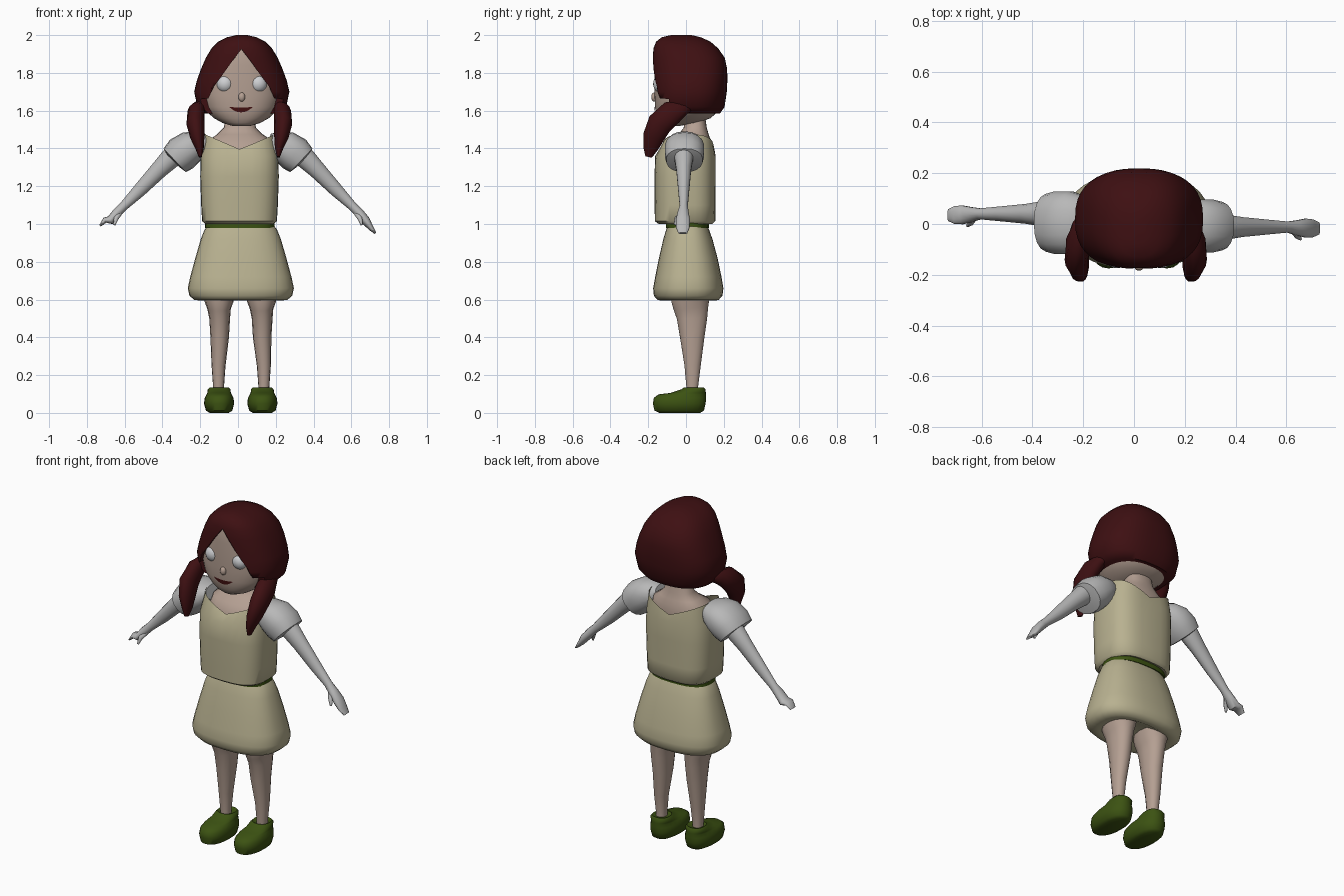
import bpy, bmesh, math
from mathutils import Vector


def material(name, r, g, b):
    m = bpy.data.materials.new(name)
    m.diffuse_color = (r, g, b, 1)
    return m


SKIN = material("skin", 0.46, 0.35, 0.29)
HAIR = material("dark_red_hair", 0.048, 0.005, 0.006)
CLOTH = material("beige_cloth", 0.48, 0.44, 0.28)
GREY = material("pale_grey", 0.48, 0.48, 0.48)
GREEN = material("green_shoe", 0.045, 0.085, 0.006)
WHITE = material("eye_white", 0.62, 0.63, 0.65)
LIPS = material("lip_red", 0.06, 0.006, 0.006)


def finish(name, bm, mat, angle=50):
    bmesh.ops.recalc_face_normals(bm, faces=bm.faces)
    me = bpy.data.meshes.new(name)
    bm.to_mesh(me)
    bm.free()
    me.materials.append(mat)
    ob = bpy.data.objects.new(name, me)
    bpy.context.collection.objects.link(ob)
    bpy.ops.object.select_all(action='DESELECT')
    ob.select_set(True)
    bpy.context.view_layer.objects.active = ob
    bpy.ops.object.shade_smooth_by_angle(angle=math.radians(angle))
    return ob


def skin_rings(name, mat, frames, n, segs, cap_end=True, move=None):
    """Join superellipse sections given as (centre, u, v)."""
    bm = bmesh.new()
    rows = []
    for c, u, v in frames:
        row = []
        for i in range(segs):
            a = 2 * math.pi * i / segs
            co, si = math.cos(a), math.sin(a)
            p = c + u * math.copysign(abs(co) ** (2 / n), co) \
                  + v * math.copysign(abs(si) ** (2 / n), si)
            row.append(bm.verts.new(p))
        rows.append(row)
    if move:
        for v in rows[-1]:
            move(v.co)
    for a, b in zip(rows, rows[1:]):
        for i in range(segs):
            j = (i + 1) % segs
            bm.faces.new((a[i], a[j], b[j], b[i]))
    bm.faces.new(rows[0])
    if cap_end:
        bm.faces.new(rows[-1])
    return finish(name, bm, mat)


def stack(name, mat, cx, rings, n=2.4, segs=24, **kw):
    """Upright loft from (z, half width, front y, back y) rings."""
    frames = [(Vector((cx, (y0 + y1) / 2, z)), Vector((rx, 0, 0)),
               Vector((0, (y1 - y0) / 2, 0))) for z, rx, y0, y1 in rings]
    return skin_rings(name, mat, frames, n, segs, **kw)


def limb(name, mat, pts, n=2.0, segs=14):
    """Loft along a path of (x, y, z, radius across, radius in y)."""
    P = [Vector(p[:3]) for p in pts]
    frames = []
    for i, p in enumerate(pts):
        t = (P[min(i + 1, len(P) - 1)] - P[max(i - 1, 0)]).normalized()
        v = Vector((0, 1, 0))
        v = (v - t * v.dot(t)).normalized()
        frames.append((P[i], v.cross(t) * p[3], v * p[4]))
    return skin_rings(name, mat, frames, n, segs)


def ball(name, mat, loc, size):
    bm = bmesh.new()
    bmesh.ops.create_uvsphere(bm, u_segments=20, v_segments=12, radius=1)
    for v in bm.verts:
        v.co = Vector(a * b + c for a, b, c in zip(v.co, size, loc))
    return finish(name, bm, mat)


# Head and hair
head = stack("head", SKIN, 0.018, [
    (1.52, 0.05, -0.125, -0.03), (1.535, 0.1, -0.14, 0.06), (1.56, 0.145, -0.152, 0.13),
    (1.59, 0.178, -0.16, 0.163), (1.62, 0.198, -0.164, 0.18), (1.68, 0.215, -0.167, 0.195),
    (1.76, 0.215, -0.167, 0.195), (1.84, 0.19, -0.166, 0.19), (1.9, 0.165, -0.163, 0.16),
    (1.94, 0.135, -0.153, 0.13), (1.97, 0.07, -0.11, 0.06)], segs=40)
hair = stack("hair", HAIR, 0.02, [
    (1.585, 0.2, -0.165, 0.18), (1.62, 0.235, -0.174, 0.204), (1.70, 0.252, -0.178, 0.216),
    (1.76, 0.238, -0.178, 0.219), (1.82, 0.216, -0.178, 0.218), (1.88, 0.19, -0.177, 0.205),
    (1.93, 0.16, -0.172, 0.17), (1.965, 0.125, -0.158, 0.13), (1.988, 0.08, -0.13, 0.08),
    (2.0, 0.03, -0.08, 0.03)], n=2.5, segs=40)

# Face opening: a peaked prism that parts the fringe
half = [(0, 1.925), (0.05, 1.86), (0.1, 1.79), (0.145, 1.73), (0.175, 1.665),
        (0.35, 1.655), (0.35, 1.5)]
outline = half + [(-x, z) for x, z in reversed(half[1:])]
bm = bmesh.new()
front = bm.faces.new([bm.verts.new((x + 0.018, -0.4, z)) for x, z in outline])
ext = bmesh.ops.extrude_face_region(bm, geom=[front])
for v in ext["geom"]:
    if isinstance(v, bmesh.types.BMVert):
        v.co.y = -0.09
cutter = finish("fringe_cutter", bm, HAIR)
cutter.hide_render = True
cutter.hide_viewport = True
cutter.display_type = 'WIRE'
cut = hair.modifiers.new("face_opening", 'BOOLEAN')
cut.object = cutter
cut.operation = 'DIFFERENCE'
cut.solver = 'EXACT'

# Face details
for side, x in (("left", -0.068), ("right", 0.108)):
    ball(side + "_eye", WHITE, (x, -0.132, 1.742), (0.046, 0.042, 0.048))
ball("nose", SKIN, (0.02, -0.168, 1.672), (0.018, 0.016, 0.024))
bm = bmesh.new()
cols = []
for i in range(11):
    s = -1 + i / 5
    mid, thick = 1.603 + 0.016 * s * s, 0.011 * (1 - s * s) + 0.0015
    cols.append([bm.verts.new((0.016 + 0.063 * s, -0.17, mid + k * thick)) for k in (-1, 0, 1)])
for a, b in zip(cols, cols[1:]):
    for k in (0, 1):
        bm.faces.new((a[k], b[k], b[k + 1], a[k + 1]))
mouth = finish("mouth", bm, LIPS)
wrap = mouth.modifiers.new("on_face", 'SHRINKWRAP')
wrap.target = head
wrap.wrap_mode = 'ABOVE_SURFACE'
wrap.offset = 0.004

# Pigtails
for side, s, dx in (("left", -1, 0.0), ("right", 1, 0.014)):
    limb(side + "_pigtail", HAIR, [
        (s * (x + dx), y, z, ru, rv) for x, y, z, ru, rv in (
            (0.19, 0.03, 1.63, 0.025, 0.03), (0.205, -0.01, 1.62, 0.035, 0.045),
            (0.222, -0.075, 1.59, 0.046, 0.066), (0.225, -0.14, 1.53, 0.048, 0.068),
            (0.215, -0.172, 1.46, 0.038, 0.058), (0.203, -0.188, 1.4, 0.022, 0.04),
            (0.2, -0.198, 1.355, 0.008, 0.018))])

# Neck and shoulders
stack("neck_and_shoulders", SKIN, 0.01, [
    (1.3, 0.17, -0.13, 0.13), (1.39, 0.178, -0.115, 0.137), (1.445, 0.165, -0.085, 0.13),
    (1.475, 0.12, -0.04, 0.12), (1.51, 0.085, -0.012, 0.11), (1.58, 0.072, -0.01, 0.1)])


# Bodice with a shallow V neckline
def neckline(co):
    co.z = 1.395 + 0.43 * abs(co.x - 0.01)


stack("bodice", CLOTH, 0.008, [
    (1.015, 0.14, -0.1, 0.1), (1.0, 0.18, -0.145, 0.14), (1.015, 0.198, -0.165, 0.155),
    (1.1, 0.203, -0.166, 0.156), (1.25, 0.208, -0.167, 0.157), (1.36, 0.206, -0.163, 0.157),
    (1.43, 0.188, -0.127, 0.147)], n=2.9, segs=32, cap_end=False, move=neckline)

# Belt and skirt
stack("belt", GREEN, 0.01, [(0.98, 0.184, -0.106, 0.122), (1.015, 0.184, -0.106, 0.122)],
      n=2.6, segs=32)
stack("skirt", CLOTH, 0.015, [
    (0.63, 0.1, -0.06, 0.08), (0.595, 0.2, -0.12, 0.145), (0.597, 0.245, -0.15, 0.172),
    (0.62, 0.272, -0.17, 0.193), (0.66, 0.281, -0.174, 0.198), (0.72, 0.268, -0.163, 0.188),
    (0.82, 0.241, -0.143, 0.167), (0.92, 0.212, -0.12, 0.14), (0.97, 0.192, -0.105, 0.122),
    (0.992, 0.175, -0.096, 0.112)], n=2.5, segs=32)

# Legs and shoes
for side, top, ankle in (("left", -0.1, -0.103), ("right", 0.125, 0.137)):
    limb(side + "_leg", SKIN, [
        (top, 0.025, 0.65, 0.085, 0.11), (top, 0.022, 0.59, 0.077, 0.102),
        (top, 0.027, 0.55, 0.062, 0.093), (top + 0.003, 0.032, 0.5, 0.055, 0.082),
        (top + 0.003, 0.033, 0.4, 0.049, 0.066), (ankle, 0.035, 0.25, 0.037, 0.044),
        (ankle, 0.033, 0.14, 0.029, 0.032), (ankle, 0.035, 0.08, 0.029, 0.032)], n=2.2)
    shoe_x = ankle + (0.003 if side == "left" else -0.008)
    stack(side + "_shoe", GREEN, shoe_x, [
        (0.0, 0.05, -0.14, 0.075), (0.012, 0.07, -0.167, 0.095), (0.05, 0.08, -0.175, 0.104),
        (0.08, 0.076, -0.17, 0.106), (0.098, 0.066, -0.145, 0.105), (0.106, 0.062, -0.08, 0.105),
        (0.125, 0.06, -0.025, 0.103), (0.135, 0.05, -0.01, 0.095), (0.125, 0.03, 0.005, 0.07)],
        n=2.3)

# Sleeves, arms and hands
for side, s, y, ry, tip in (("left", -1, 0.04, 0.125, (0.735, 0.985)),
                            ("right", 1, -0.012, 0.105, (0.733, 0.945))):
    sy = 0.005 if s < 0 else -0.008
    limb(side + "_sleeve", GREY, [
        (s * x, sy, z, r, ry * k) for x, z, r, k in (
            (0.16, 1.44, 0.04, 0.6), (0.2, 1.425, 0.07, 0.85), (0.25, 1.405, 0.09, 1),
            (0.3, 1.37, 0.097, 1), (0.335, 1.337, 0.086, 0.92), (0.34, 1.332, 0.05, 0.5))],
        n=2.3, segs=18)
    limb(side + "_arm", GREY, [
        (s * 0.27, y, 1.43, 0.055, 0.055), (s * 0.36, y, 1.345, 0.055, 0.05),
        (s * 0.42, y, 1.285, 0.046, 0.04), (s * 0.52, y, 1.18, 0.036, 0.03),
        (s * 0.605, y, 1.095, 0.024, 0.022), (s * 0.64, y - 0.003, 1.06, 0.025, 0.03),
        (s * 0.675, y - 0.004, 1.02, 0.024, 0.038),
        (s * (tip[0] - 0.03), y - 0.005, tip[1] + 0.035, 0.015, 0.036),
        (s * (tip[0] - 0.005), y - 0.005, tip[1] + 0.006, 0.006, 0.024)])
    limb(side + "_thumb", GREY, [
        (s * 0.625, y - 0.01, 1.06, 0.014, 0.012), (s * 0.645, y - 0.037, 1.03, 0.013, 0.012),
        (s * 0.655, y - 0.047, 0.995, 0.006, 0.006)], segs=8)
